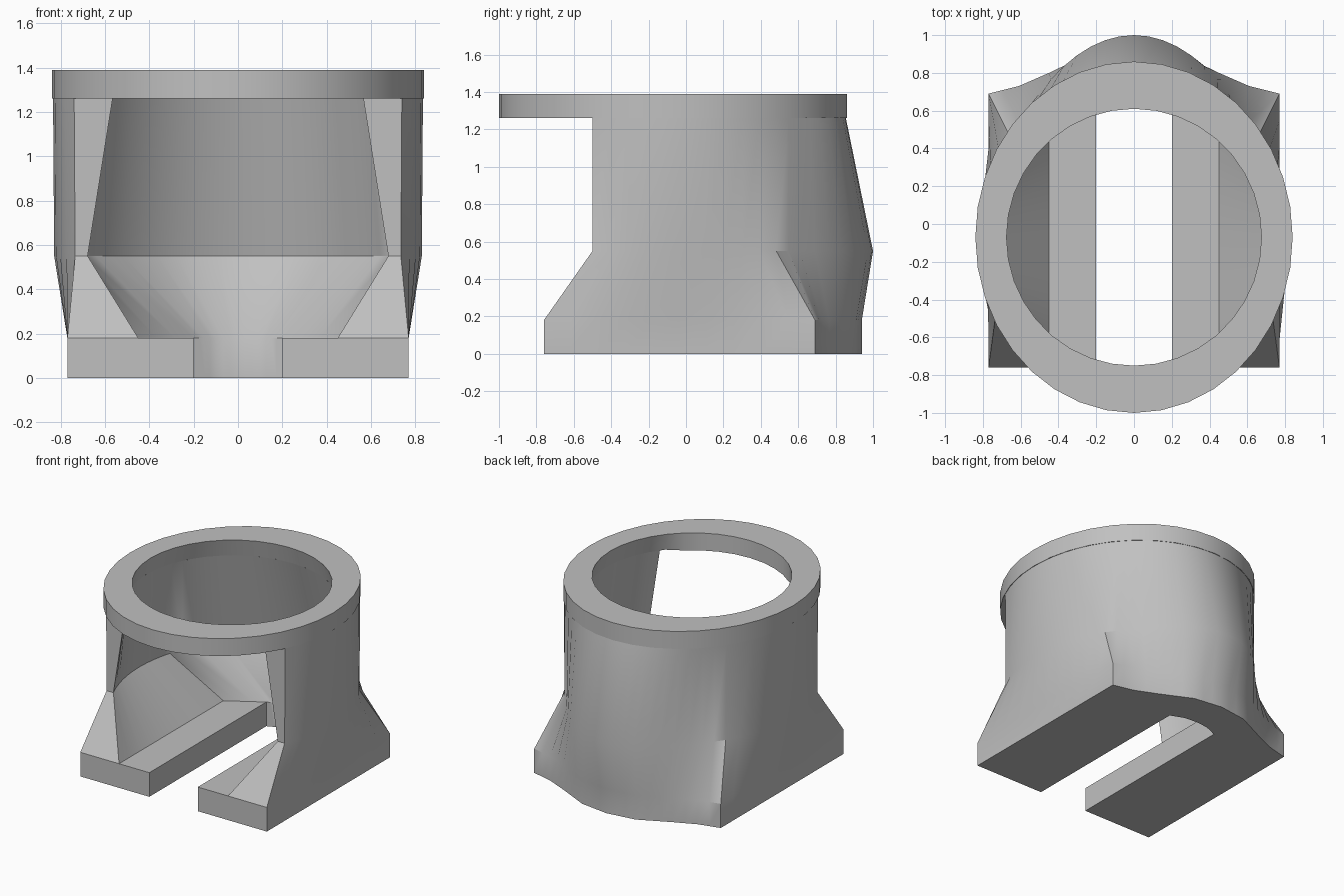
import bpy, bmesh
from math import sin, cos, asin, pi, radians

cube = bpy.data.objects.get("Cube")
if cube:
    bpy.data.objects.remove(cube, do_unlink=True)

grey = bpy.data.materials.new("plain_grey")
grey.use_nodes = True
COLOUR = (0.53, 0.53, 0.53, 1)
grey.diffuse_color = COLOUR
grey.node_tree.nodes["Principled BSDF"].inputs["Base Color"].default_value = COLOUR

SIDE, BACK = 10, 10          # steps along a side, and from back corner to centre
FRONT, CUT = -0.76, -0.5     # front of the base, front of the open wall
CENTRE = -0.07               # y of the collar axis
Z_FOOT, Z_WAIST, Z_RING, Z_TOP = 0.18, 0.55, 1.26, 1.39
BORE_X, BORE_Y, FLARE = 0.675, 0.68, 1.05


def finish(bm, name):
    bmesh.ops.recalc_face_normals(bm, faces=bm.faces)
    mesh = bpy.data.meshes.new(name)
    bm.to_mesh(mesh)
    bm.free()
    mesh.materials.append(grey)
    obj = bpy.data.objects.new(name, mesh)
    bpy.context.collection.objects.link(obj)
    bpy.ops.object.select_all(action='DESELECT')
    obj.select_set(True)
    bpy.context.view_layer.objects.active = obj
    bpy.ops.object.shade_smooth_by_angle(angle=radians(32))


def mirrored(half):
    """Complete a +x half path, which ends on the centre line."""
    return half + [(-x, y) for x, y in reversed(half[:-1])]


def along(points, t):
    """Point at fraction t of a polyline of (t, x, y) keys."""
    for (t0, x0, y0), (t1, x1, y1) in zip(points, points[1:]):
        if t <= t1:
            f = (t - t0) / (t1 - t0)
            return x0 + (x1 - x0) * f, y0 + (y1 - y0) * f
    return points[-1][1:]


def foot_path(x, keys):
    """Straight side, then a shaped back."""
    y = keys[0][2]
    half = [(x, FRONT + (y - FRONT) * i / SIDE) for i in range(SIDE)]
    half += [along(keys, i / BACK) for i in range(BACK + 1)]
    return mirrored(half)


def arc_path(rx, ry, corner, bulge=0):
    """Open ellipse from the front cut, with an optional bulge at the back."""
    start = asin((CUT - CENTRE) / ry)
    angles = [start + (corner - start) * i / SIDE for i in range(SIDE)]
    angles += [corner + (pi / 2 - corner) * i / BACK for i in range(BACK + 1)]
    half = []
    for a in angles:
        x, y = rx * cos(a), CENTRE + ry * sin(a)
        if y > 0 and x < 0.55:
            y += bulge * (1 - (x / 0.55) ** 2)
        half.append((x, y))
    return mirrored(half)


# Plan outlines of the foot
outer_foot = foot_path(0.77, [(0, 0.77, 0.69), (0.2, 0.61, 0.73), (0.4, 0.45, 0.8),
                              (0.7, 0.22, 0.91), (1, 0, 0.94)])
pad_edge = foot_path(0.45, [(0, 0.45, 0.47), (0.3, 0.2, 0.62), (0.7, 0.1, 0.66), (1, 0, 0.67)])
slot = [(max(-0.2, min(0.2, x)), y) for x, y in pad_edge]

# Stacked outlines of the outer and inner skins
outer_levels = [(0, outer_foot), (Z_FOOT, outer_foot),
                (Z_WAIST, arc_path(0.83, 0.925, 0.64, 0.145)),
                (Z_RING, arc_path(0.835, 0.925, 0.64))]
inner_levels = [(0, slot), (Z_FOOT, slot), (Z_FOOT, pad_edge),
                (Z_WAIST, arc_path(0.77, 0.91, 0.34, 0.02)),
                (Z_RING, arc_path(BORE_X * FLARE, BORE_Y * FLARE, 0.34))]

# Body: open-fronted shell standing on a slotted foot
bm = bmesh.new()


def strip(a, b):
    for i in range(len(a) - 1):
        quad = [a[i], a[i + 1], b[i + 1], b[i]]
        corners = [v for k, v in enumerate(quad) if v.co != quad[k - 1].co]
        if len(corners) > 2:        # pad and slot share their back edge
            bm.faces.new(corners)


def skin(levels):
    rows = [[bm.verts.new((x, y, z)) for x, y in path] for z, path in levels]
    for low, high in zip(rows, rows[1:]):
        strip(low, high)
    return rows


o = skin(outer_levels)
n = skin(inner_levels)
strip(o[0], n[0])                   # underside
for e in (0, -1):                   # front faces of both legs
    bm.faces.new([o[0][e], o[1][e], n[2][e], n[1][e], n[0][e]])
    bm.faces.new([o[1][e], o[2][e], n[3][e], n[2][e]])
    bm.faces.new([o[2][e], o[3][e], n[4][e], n[3][e]])
bmesh.ops.remove_doubles(bm, verts=bm.verts, dist=0.0005)
finish(bm, "body_shell")

# Collar: flat elliptical ring whose bore flares to meet the wall behind it
bm = bmesh.new()
SEGMENTS = 36
loops = []
for rx, ry, z, flare in ((0.84, 0.93, Z_RING, 1), (0.84, 0.93, Z_TOP, 1),
                         (BORE_X, BORE_Y, Z_TOP, 1), (BORE_X, BORE_Y, Z_RING, FLARE)):
    loop = []
    for i in range(SEGMENTS):
        a = 2 * pi * i / SEGMENTS
        k = flare if sin(a) > -0.65 else 1
        loop.append(bm.verts.new((rx * k * cos(a), CENTRE + ry * k * sin(a), z)))
    loops.append(loop)
for a, b in zip(loops, loops[1:] + loops[:1]):
    strip(a + a[:1], b + b[:1])
finish(bm, "top_collar")
